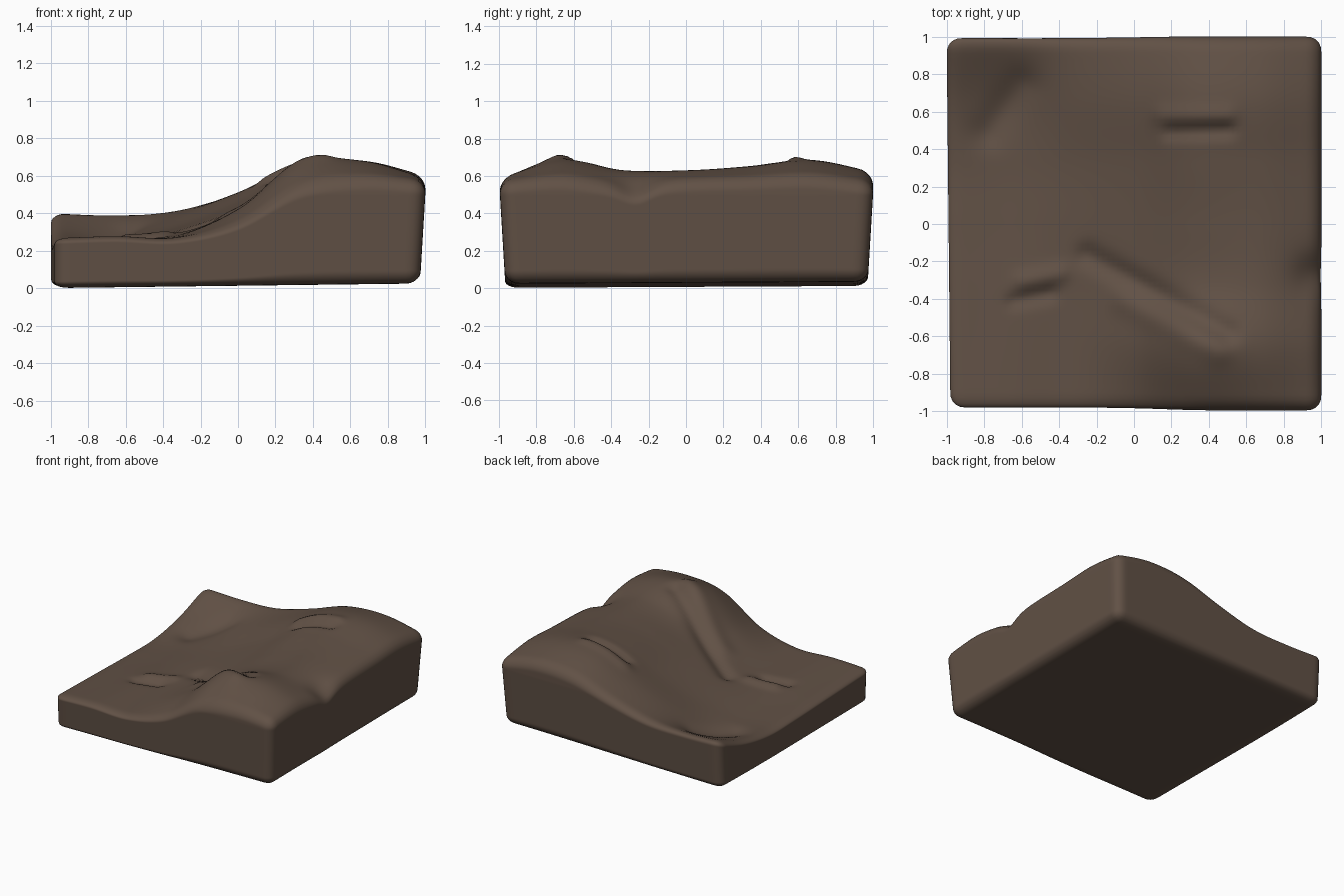
import bpy, bmesh, math
from mathutils import Vector

old = bpy.data.objects.get("Cube")
if old:
    bpy.data.objects.remove(old)

# Coarse relief in hundredths: rows run front to back, columns run along x
RELIEF = [
    [27, 28, 27, 35, 54, 59, 57],
    [26, 27, 28, 42, 67, 68, 59],
    [25, 26, 29, 41, 57, 63, 55],
    [24, 25, 31, 43, 58, 63, 58],
    [24, 25, 33, 46, 62, 65, 59],
    [30, 28, 38, 51, 66, 68, 60],
    [42, 41, 42, 50, 60, 62, 56],
]

# Creases and ridges: start, end, width, height
FOLDS = [
    ((-.25, -.17), (.5, -.58), .06, -.035),
    ((-.05, -.42), (.45, -.68), .07, .02),
    ((.2, .49), (.5, .50), .04, -.03),
    ((.15, .58), (.5, .58), .05, .02),
    ((-.65, -.42), (-.45, -.38), .04, -.025),
    ((-.6, -.31), (-.4, -.27), .05, .025),
    ((-.78, .5), (-.6, .75), .09, -.03),
    ((.97, -.27), (1.05, -.27), .1, -.05),
]


def spline(values, t):
    """Smooth curve through evenly spaced values, t from -1 to 1."""
    u = min(max((t + 1) / 2, 0), 1) * (len(values) - 1)
    i = min(int(u), len(values) - 2)
    f = u - i
    b, c = values[i], values[i + 1]
    a = values[i - 1] if i else 2 * b - c
    d = values[i + 2] if i + 2 < len(values) else 2 * c - b
    return b + f / 2 * (c - a + f * (2*a - 5*b + 4*c - d + f * (3 * (b - c) + d - a)))


def fold(p, start, end, width, height):
    a, b = Vector(start), Vector(end)
    s = min(max((p - a).dot(b - a) / (b - a).length_squared, 0), 1)
    return height * math.exp(-((p - a.lerp(b, s)).length / width) ** 2)


def surface(x, y):
    z = spline([spline(row, x) for row in RELIEF], y) / 100
    return z + sum(fold(Vector((x, y)), *f) for f in FOLDS)


# Rounded block with the relief on top
bm = bmesh.new()
bmesh.ops.create_cube(bm, size=2)
bmesh.ops.subdivide_edges(bm, edges=bm.edges[:], cuts=71, use_grid_fill=True)
half = Vector((1, 1, .3))
radius = .075
for v in bm.verts:
    p = Vector([c * h for c, h in zip(v.co, half)])
    core = Vector([min(max(c, radius - h), h - radius) for c, h in zip(p, half)])
    p = core + (p - core).normalized() * radius
    t = (p.z + half.z) / (2 * half.z)
    top = surface(p.x, p.y)
    base = .018 + .012 * p.x + .005 * p.y
    z = base + t * (top - base)
    # Sides lean outwards as they rise
    lean = .97 + .03 * min(z / .5, 1)
    x = p.x * (lean if p.x > 0 else .99 + .01 * p.y)
    y = p.y * (lean if p.y > 0 else lean - .005)
    v.co = (x, y, z)

mesh = bpy.data.meshes.new("terrain_block")
bm.to_mesh(mesh)
bm.free()
block = bpy.data.objects.new("terrain_block", mesh)
bpy.context.collection.objects.link(block)

# Earth colour
brown = bpy.data.materials.new("earth_brown")
brown.use_nodes = True
colour = (.12, .082, .06, 1)
brown.diffuse_color = colour
brown.node_tree.nodes["Principled BSDF"].inputs["Base Color"].default_value = colour
mesh.materials.append(brown)
for face in mesh.polygons:
    face.use_smooth = True
